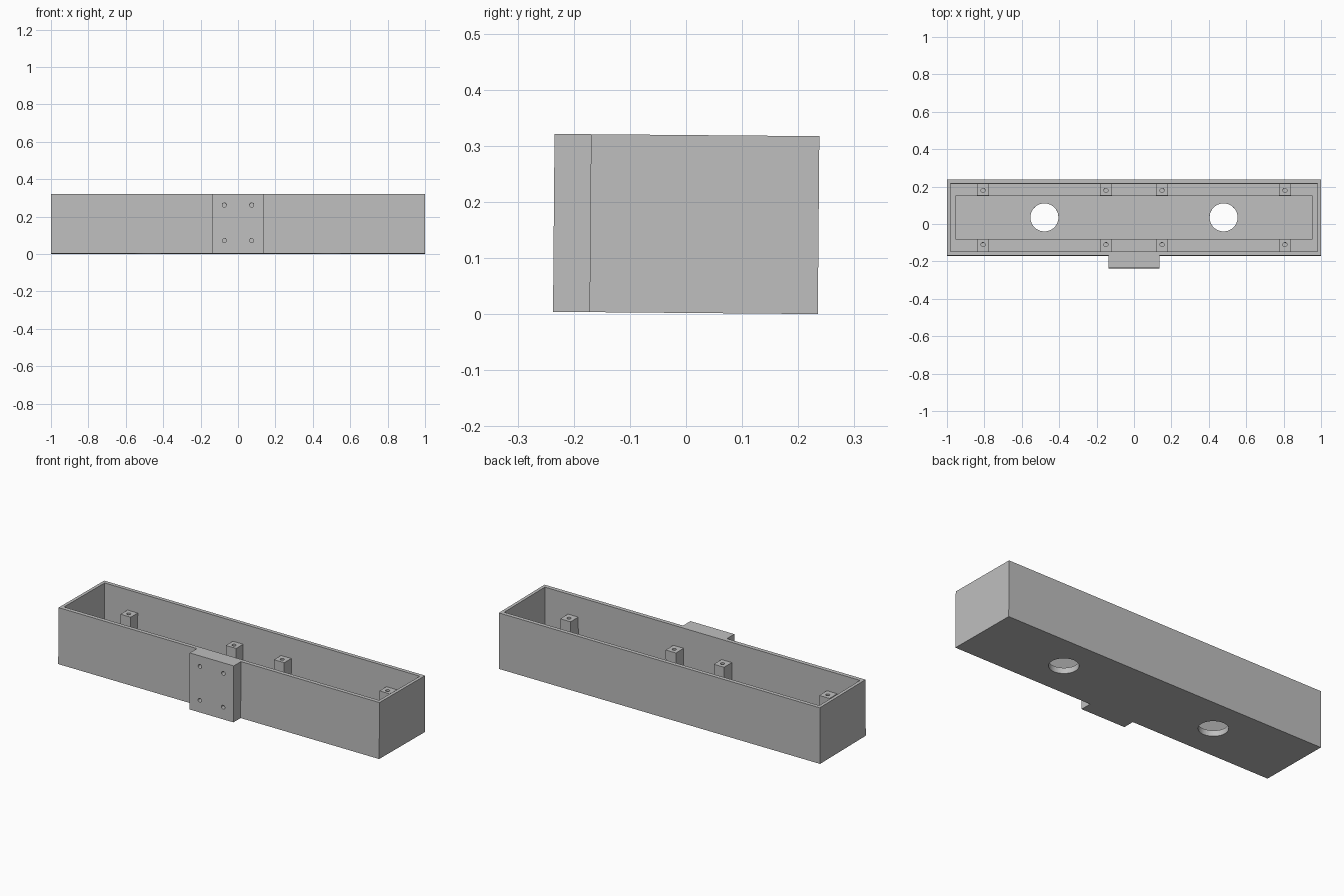
import bpy
import bmesh
from mathutils import Matrix

cube = bpy.data.objects.get("Cube")
if cube:
    bpy.data.objects.remove(cube, do_unlink=True)

HEIGHT = 0.317
LEDGE, FLOOR, POST_TOP = 0.05, 0.032, 0.203
FRONT, BACK = -0.172, 0.235
INNER_FRONT, INNER_BACK = -0.149, 0.213
BRACKET_X, BRACKET_Y = 0.137, -0.237
# The whole tray leans very slightly backward
LEAN = Matrix.Translation((0, 0, 0.002)) @ Matrix.Rotation(-0.0085, 4, 'X')

grey = bpy.data.materials.new("plain grey")
grey.use_nodes = True
grey.diffuse_color = (0.52, 0.52, 0.52, 1)
grey.node_tree.nodes["Principled BSDF"].inputs["Base Color"].default_value = grey.diffuse_color


def make_object(name, bm):
    bmesh.ops.recalc_face_normals(bm, faces=bm.faces)
    mesh = bpy.data.meshes.new(name)
    bm.to_mesh(mesh)
    bm.free()
    mesh.materials.append(grey)
    obj = bpy.data.objects.new(name, mesh)
    bpy.context.collection.objects.link(obj)
    return obj


def prism(name, outline, z0, z1):
    bm = bmesh.new()
    face = bm.faces.new([bm.verts.new((x, y, z0)) for x, y in outline])
    top = bmesh.ops.extrude_face_region(bm, geom=[face])["geom"]
    verts = [v for v in top if isinstance(v, bmesh.types.BMVert)]
    bmesh.ops.translate(bm, verts=verts, vec=(0, 0, z1 - z0))
    return make_object(name, bm)


def box(name, x0, x1, y0, y1, z0, z1):
    return prism(name, [(x0, y0), (x1, y0), (x1, y1), (x0, y1)], z0, z1)


def cylinder(name, centre, radius, depth, axis='Z', sides=32):
    bm = bmesh.new()
    turn = Matrix.Rotation(1.5707963, 4, 'X') if axis == 'Y' else Matrix()
    bmesh.ops.create_cone(bm, cap_ends=True, segments=sides, radius1=radius,
                          radius2=radius, depth=depth,
                          matrix=Matrix.Translation(centre) @ turn)
    return make_object(name, bm)


def cut(obj, cutters):
    """Subtract the cutters, bake the result and discard the cutters."""
    for c in cutters:
        c.hide_render = True
        mod = obj.modifiers.new("cut", 'BOOLEAN')
        mod.operation = 'DIFFERENCE'
        mod.solver = 'EXACT'
        mod.object = c
    graph = bpy.context.evaluated_depsgraph_get()
    baked = bpy.data.meshes.new_from_object(obj.evaluated_get(graph))
    obj.modifiers.clear()
    obj.data = baked
    baked.materials.clear()
    baked.materials.append(grey)
    for p in baked.polygons:
        p.material_index = 0
    for c in cutters:
        bpy.data.objects.remove(c, do_unlink=True)


# Tray with the mounting bracket on its front
tray = prism("tray", [(-1, BACK), (-1, FRONT), (-BRACKET_X, FRONT),
                      (-BRACKET_X, BRACKET_Y), (BRACKET_X, BRACKET_Y),
                      (BRACKET_X, FRONT), (1, FRONT), (1, BACK)], 0, HEIGHT)

# Cavity, recessed floor, round floor openings and bracket screw holes
cutters = [box("cavity_cutter", -0.982, 0.982, INNER_FRONT, INNER_BACK, LEDGE, 0.5),
           box("recess_cutter", -0.955, 0.955, -0.08, 0.15, FLOOR, 0.4)]
for side in (-1, 1):
    cutters.append(cylinder("opening_cutter", (side * 0.479, 0.035, 0), 0.075, 0.2, sides=64))
    for z in (0.068, 0.258):
        cutters.append(cylinder("screw_cutter", (side * 0.073, BRACKET_Y, z), 0.011, 0.12, 'Y'))
cut(tray, cutters)
tray.matrix_world = LEAN

# Screw posts along both long walls
rows = {"front": (INNER_FRONT - 0.005, -0.081, -0.112),
        "back": (0.15, INNER_BACK + 0.005, 0.178)}
for row, (y0, y1, hole_y) in rows.items():
    for x in (-0.807, -0.15, 0.15, 0.807):
        post = box(row + "_post", x - 0.032, x + 0.032, y0, y1, LEDGE - 0.005, POST_TOP)
        cut(post, [cylinder("post_cutter", (x, hole_y, POST_TOP), 0.011, 0.2)])
        post.matrix_world = LEAN
